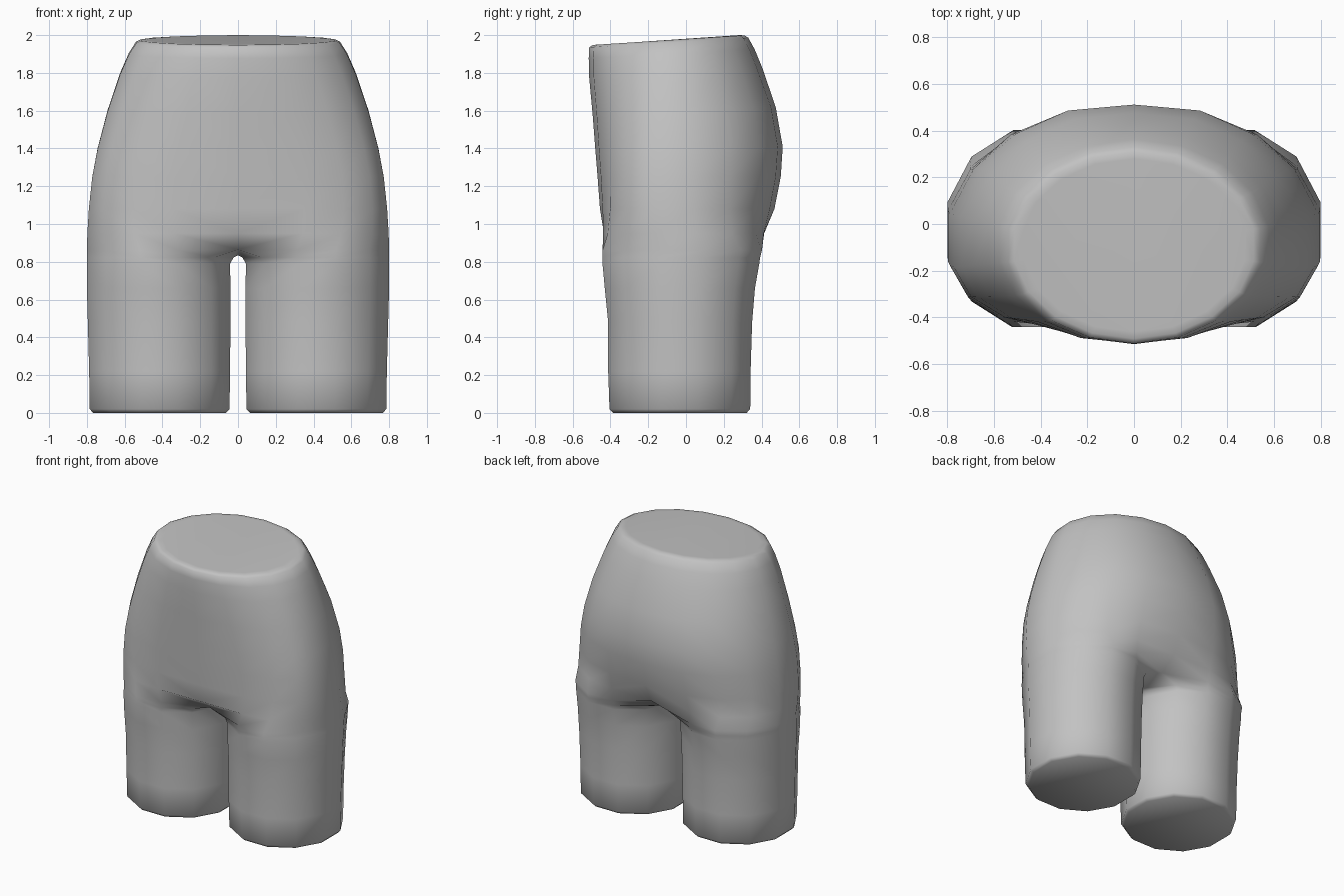
import bpy, bmesh
from math import sin, cos, radians

cube = bpy.data.objects.get("Cube")
if cube:
    bpy.data.objects.remove(cube)

OUTER, SIDES = 9, 12          # outer arc segments, sides of a leg
WIDEST_Y = -0.09              # depth at which the hips are widest

# leg rings: height, inner x, outer x, front y, back y
LEGS = [(0.02, 0.045, 0.785, -0.405, 0.34), (0.22, 0.042, 0.788, -0.412, 0.342),
        (0.48, 0.04, 0.795, -0.412, 0.35), (0.66, 0.04, 0.8, -0.43, 0.365),
        (0.79, 0.042, 0.8, -0.442, 0.388), (0.822, 0.024, 0.8, -0.442, 0.392)]
# hip rings: height, half width, front y, back y, blend from leg, blend at the seam
HIPS = [(0.95, 0.795, -0.453, 0.445, 0.5, 0.85), (1.08, 0.787, -0.458, 0.48, 0.8, 0.98),
        (1.25, 0.77, -0.468, 0.51, 0.95, 1), (1.4, 0.743, -0.48, 0.52, 1, 1),
        (1.6, 0.69, -0.495, 0.483, 1, 1), (1.8, 0.622, -0.513, 0.405, 1, 1),
        (1.9, 0.578, -0.515, 0.363, 1, 1), (1.96, 0.54, -0.513, 0.33, 1, 1)]


def leg_ring(z, inner, outer, front, back):
    """Twelve-sided ring starting at the front inner corner, going outwards."""
    flat = cos(radians(15))
    cx, cy = (inner + outer) / 2, (front + back) / 2
    rx, ry = (outer - inner) / 2 / flat, (back - front) / 2 / flat
    angles = [radians(-45 + 30 * i) for i in range(SIDES)]
    return [(cx + rx * sin(a), cy - ry * cos(a), z) for a in angles]


def hip_ring(z, width, front, back, blend, seam_blend, leg):
    """Open half ring from the front seam round to the back seam."""
    points = []
    rise = max(0, (z - 1.2) / 0.76)                  # 0 at the hips, 1 at the waist
    for i in range(OUTER + 1):
        t = radians(180 * i / OUTER)
        # the hips are fuller than an ellipse, the waist is a true one
        if cos(t) > 0:
            depth, side, power = front - WIDEST_Y, 1, 0.75 + 0.25 * rise
        else:
            depth, side, power = back - WIDEST_Y, -1, 0.88 + 0.12 * rise
        x = width * (max(0, sin(t)) / sin(radians(80))) ** power
        y = WIDEST_Y + depth * (side * cos(t)) ** power
        near_seam = {0: 1, 1: 0.4}.get(min(i, OUTER - i), 0)
        w = blend + (seam_blend - blend) * near_seam
        x, y = leg[i][0] * (1 - w) + x * w, leg[i][1] * (1 - w) + y * w
        if i in (0, OUTER):
            x = 0
        if i == OUTER and z < 1.7:
            y -= 0.008
        points.append((x, y, z + 0.06 * rise * (y + 0.1)))   # waist rises to the back
    return points


def shrink(points, cx, cy, factor, rise):
    return [(cx + (x - cx) * factor, cy + (y - cy) * factor, z + rise) for x, y, z in points]


bm = bmesh.new()


def add_ring(points):
    return [bm.verts.new(p) for p in points]


def bridge(low, high, closed):
    n = len(low)
    for i in range(n if closed else n - 1):
        j = (i + 1) % n
        bm.faces.new((low[i], low[j], high[j], high[i]))


# leg with rounded lower rim and flat end
legs = [leg_ring(*row) for row in LEGS]
sole = add_ring(shrink(legs[0], 0.415, -0.035, 0.95, -0.02))
bm.faces.new(sole[::-1])
below = sole
for points in legs:
    ring = add_ring(points)
    bridge(below, ring, True)
    below = ring

# crotch ring: inner points meet on the centre line
top_leg = leg_ring(0.86, 0.03, 0.8, -0.442, 0.402)
crotch = []
for i, (x, y, z) in enumerate(top_leg):
    if i in (0, OUTER):
        x, z = 0, 0.865
    elif i > OUTER:
        x, z = 0, 0.835
    crotch.append((x, y, z))
ring = add_ring(crotch)
bridge(below, ring, True)
below = ring[:OUTER + 1]

# hips up to the waist, with rounded rim and flat cap
for row in HIPS:
    ring_points = hip_ring(*row, top_leg)
    ring = add_ring(ring_points)
    bridge(below, ring, False)
    below = ring
for factor, lift in ((0.95, 0.013), (0.88, 0.014)):
    ring = add_ring(shrink(ring_points, 0, -0.09, factor, lift))
    bridge(below, ring, False)
    below = ring
bm.faces.new(below)

bmesh.ops.recalc_face_normals(bm, faces=bm.faces)
for face in bm.faces:
    face.smooth = True
mesh = bpy.data.meshes.new("hips_and_legs")
bm.to_mesh(mesh)
bm.free()
body = bpy.data.objects.new("hips_and_legs", mesh)
bpy.context.collection.objects.link(body)

mirror = body.modifiers.new("mirror", 'MIRROR')
mirror.use_clip = True
mirror.merge_threshold = 0.001

# plain grey
grey = bpy.data.materials.new("plain_grey")
grey.use_nodes = True
colour = (0.54, 0.54, 0.54, 1)
grey.diffuse_color = colour
grey.node_tree.nodes["Principled BSDF"].inputs["Base Color"].default_value = colour
mesh.materials.append(grey)
